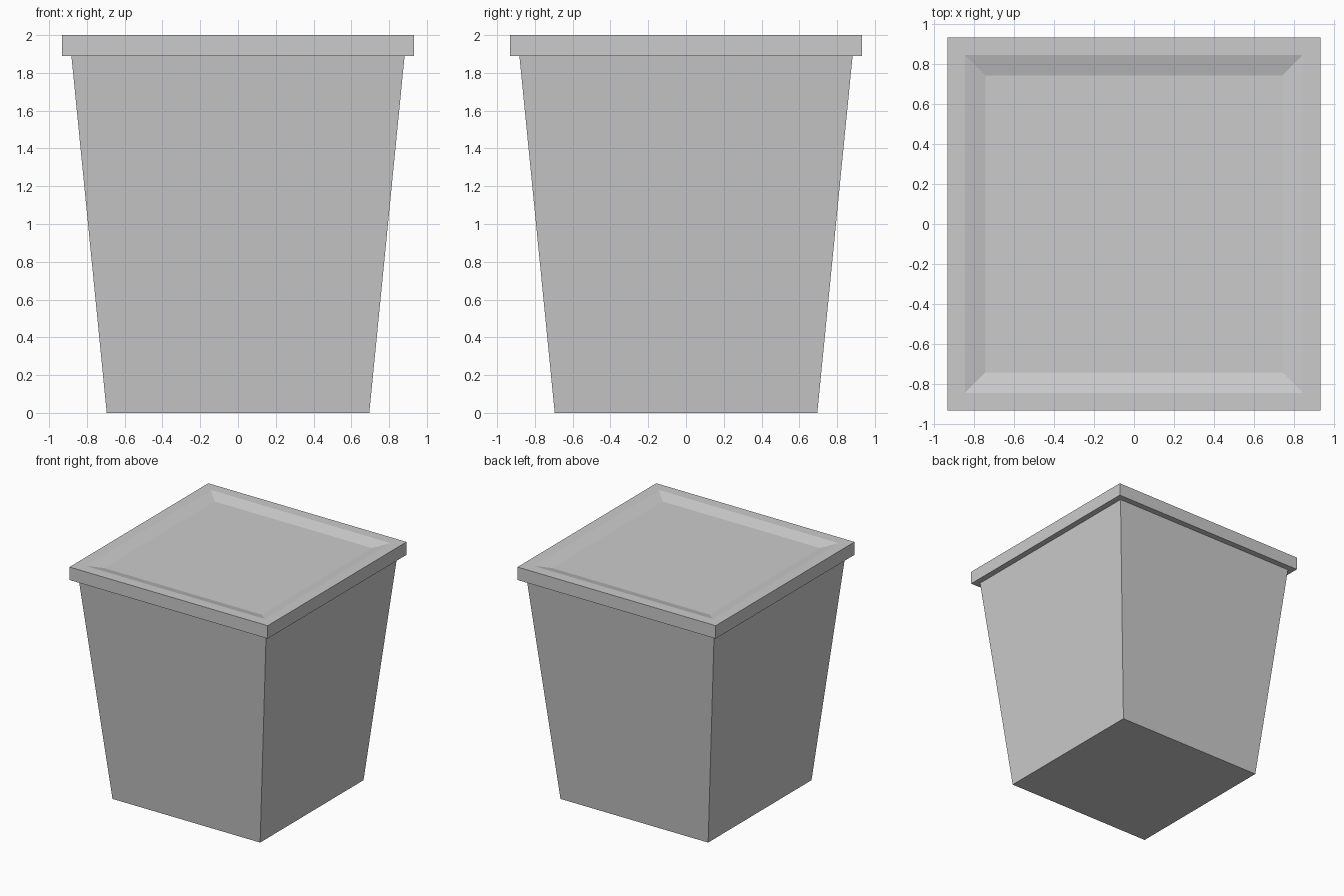
import bpy
import bmesh

if "Cube" in bpy.data.objects:
    bpy.data.objects.remove(bpy.data.objects["Cube"])

grey = bpy.data.materials.new("plain grey")
grey.diffuse_color = (0.6, 0.6, 0.6, 1)
grey.use_nodes = True
grey.node_tree.nodes["Principled BSDF"].inputs["Base Color"].default_value = grey.diffuse_color


def square_loft(name, rings, cap_first=False, cap_last=False):
    """Skin a stack of square rings given as (half width, height)."""
    bm = bmesh.new()
    loops = [[bm.verts.new((sx * h, sy * h, z))
              for sx, sy in ((-1, -1), (1, -1), (1, 1), (-1, 1))]
             for h, z in rings]
    for a, b in zip(loops, loops[1:]):
        for i in range(4):
            j = (i + 1) % 4
            bm.faces.new((a[i], a[j], b[j], b[i]))
    if cap_first:
        bm.faces.new(loops[0][::-1])
    if cap_last:
        bm.faces.new(loops[-1])
    mesh = bpy.data.meshes.new(name)
    bm.to_mesh(mesh)
    bm.free()
    mesh.materials.append(grey)
    obj = bpy.data.objects.new(name, mesh)
    bpy.context.collection.objects.link(obj)
    return obj


# Tapered body with a closed base
square_loft("tapered_body", [(0.695, 0), (0.882, 1.89)], cap_first=True)

# Overhanging rim with a shallow sloped recess on top
square_loft("rim_and_recess",
            [(0.882, 1.89), (0.933, 1.89), (0.933, 2.0),
             (0.845, 2.0), (0.742, 1.97)], cap_last=True)
